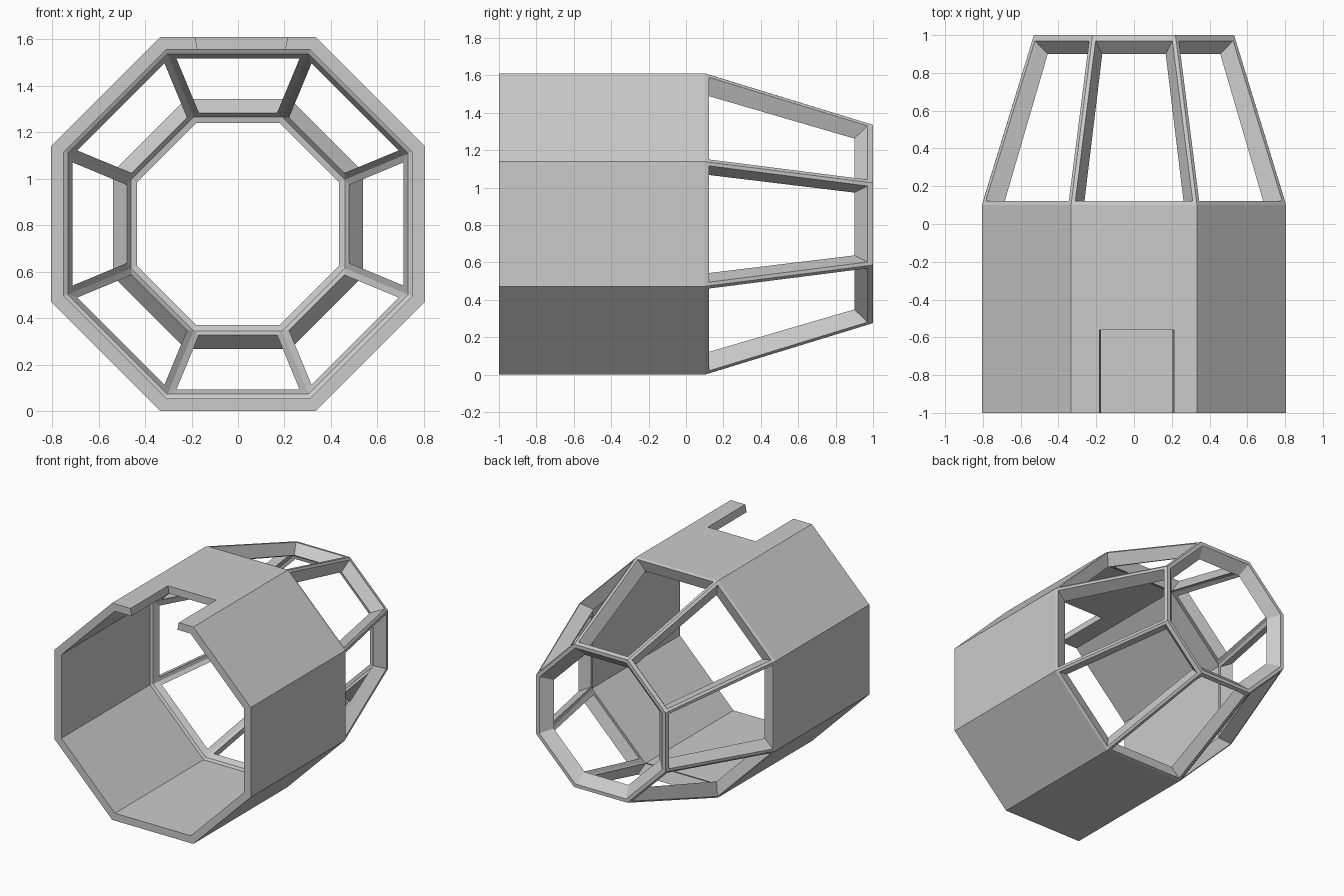
import bpy, bmesh, math
from mathutils import Vector

if "Cube" in bpy.data.objects:
    bpy.data.objects.remove(bpy.data.objects["Cube"])

SIDES = 8
TAN = math.tan(math.pi / SIDES)
R = 0.805                      # octagon apothem, also centre height


def new_object(name, bm):
    mesh = bpy.data.meshes.new(name)
    bm.to_mesh(mesh)
    bm.free()
    obj = bpy.data.objects.new(name, mesh)
    bpy.context.collection.objects.link(obj)
    return obj


def edge_pair(bm, k, r, y, inset=0.0):
    """Left and right vertex of one octagon side at apothem r and depth y."""
    a = math.tau * k / SIDES
    out = Vector((math.sin(a), 0, math.cos(a)))
    side = Vector((math.cos(a), 0, -math.sin(a)))
    half = r * TAN - inset
    base = out * r + Vector((0, y, R))
    return bm.verts.new(base - side * half), bm.verts.new(base + side * half)


def strip(bm, pairs):
    for (a, b), (c, d) in zip(pairs, pairs[1:]):
        bm.faces.new((a, b, d, c))


def border(bm, outer, inner):
    """Four quads between two loops of four vertices."""
    for i in range(4):
        j = (i + 1) % 4
        bm.faces.new((outer[i], outer[j], inner[j], inner[i]))


def loop(near, far):
    return [near[0], near[1], far[1], far[0]]


# Octagonal tube with tapered window frame at the back
bm = bmesh.new()
for k in range(SIDES):
    def p(r, y, inset=0.0):
        return edge_pair(bm, k, r, y, inset)
    out_near, out_far = p(R, 0.10), p(0.53, 1.0)
    in_near, in_far = p(0.732, 0.05), p(0.46, 0.925)
    # tube wall, from the inside round the front rim to the outside
    strip(bm, [in_near, p(0.75, 0.04), p(0.75, -1), p(R, -1), out_near])
    # back ring opening
    strip(bm, [out_far, p(0.505, 1.0), p(0.435, 0.93), in_far])
    # window opening with splayed reveal
    win_out = loop(p(0.799, 0.122, 0.02), p(0.539, 0.97, 0.02))
    win_in = loop(p(0.713, 0.095, 0.03), p(0.478, 0.90, 0.03))
    border(bm, loop(out_near, out_far), win_out)
    border(bm, win_out, win_in)
    border(bm, win_in, loop(in_near, in_far))
bmesh.ops.remove_doubles(bm, verts=bm.verts, dist=0.0005)
bmesh.ops.recalc_face_normals(bm, faces=bm.faces)
hull = new_object("octagonal_hull", bm)

# Notch in the top panel at the front, sides leaning in slightly
bm = bmesh.new()
profile = [(-0.157, 1.45), (0.183, 1.45), (0.230, 1.70), (-0.198, 1.70)]
front = [bm.verts.new((x, -1.2, z)) for x, z in profile]
back = [bm.verts.new((x, -0.56, z)) for x, z in profile]
bm.faces.new(front)
bm.faces.new(back)
border(bm, front, back)
bmesh.ops.recalc_face_normals(bm, faces=bm.faces)
cutter = new_object("notch_cutter", bm)
cutter.hide_render = True

mod = hull.modifiers.new("notch", 'BOOLEAN')
mod.operation = 'DIFFERENCE'
mod.solver = 'EXACT'
mod.object = cutter
bpy.context.view_layer.objects.active = hull
hull.select_set(True)
bpy.ops.object.modifier_apply(modifier=mod.name)
bpy.data.objects.remove(cutter)
